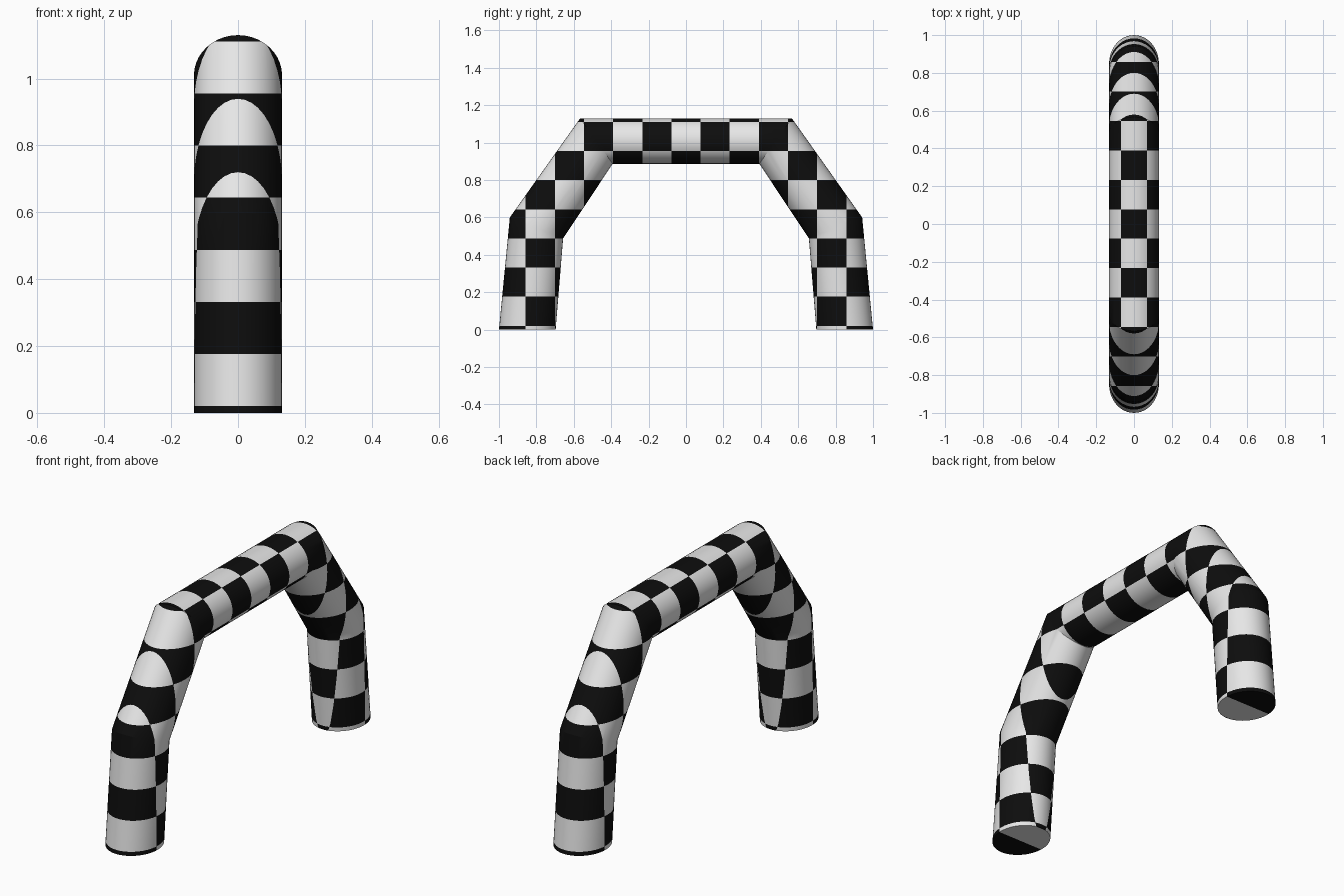
import bpy, bmesh, math

if "Cube" in bpy.data.objects:
    bpy.data.objects.remove(bpy.data.objects["Cube"])

# Colours
def material(name, v):
    m = bpy.data.materials.new(name)
    m.diffuse_color = (v, v, v, 1)
    m.use_nodes = True
    m.node_tree.nodes["Principled BSDF"].inputs["Base Color"].default_value = m.diffuse_color
    return m

white = material("white", 0.8)
black = material("black", 0.004)

# Arch profile: outer and inner corner of each joint (y, z), front half then mirrored
half = [((-1.0, 0.0), (-0.697, 0.0)),
        ((-0.942, 0.6), (-0.657, 0.488)),
        ((-0.566, 1.13), (-0.392, 0.887))]
joints = half + [((-o[0], o[1]), (-i[0], i[1])) for o, i in reversed(half)]
HALF_WIDTH, SIDES = 0.132, 40

bm = bmesh.new()

# Elliptical ring at every joint
rings = []
for (oy, oz), (iy, iz) in joints:
    ring = []
    for s in range(SIDES):
        a = 2 * math.pi * s / SIDES
        t = (1 - math.cos(a)) / 2
        ring.append(bm.verts.new((HALF_WIDTH * math.sin(a),
                                  oy + (iy - oy) * t, oz + (iz - oz) * t)))
    rings.append(ring)

# Tube walls and the two foot caps
for a, b in zip(rings, rings[1:]):
    for s in range(SIDES):
        n = (s + 1) % SIDES
        bm.faces.new((a[s], a[n], b[n], b[s]))
bm.faces.new(rings[0])
bm.faces.new(rings[-1])
bmesh.ops.recalc_face_normals(bm, faces=bm.faces[:])

# Cut the checker grid straight through the arch
CELL, Y0, Z0 = 0.1558, -0.0779, 0.0205

def cut(co, no):
    bmesh.ops.bisect_plane(bm, geom=bm.verts[:] + bm.edges[:] + bm.faces[:],
                           dist=1e-5, plane_co=co, plane_no=no)

for k in range(-5, 7):
    cut((0, Y0 + k * CELL, 0), (0, 1, 0))
for k in range(8):
    cut((0, 0, Z0 + k * CELL), (0, 0, 1))

# Alternate the two colours by grid cell
for f in bm.faces:
    c = f.calc_center_median()
    f.material_index = (math.floor((c.y - Y0) / CELL) + math.floor((c.z - Z0) / CELL)) % 2

mesh = bpy.data.meshes.new("checkered_arch")
bm.to_mesh(mesh)
bm.free()
mesh.materials.append(white)
mesh.materials.append(black)
arch = bpy.data.objects.new("checkered_arch", mesh)
bpy.context.collection.objects.link(arch)
bpy.context.view_layer.objects.active = arch
arch.select_set(True)
bpy.ops.object.shade_smooth_by_angle(angle=math.radians(25))
